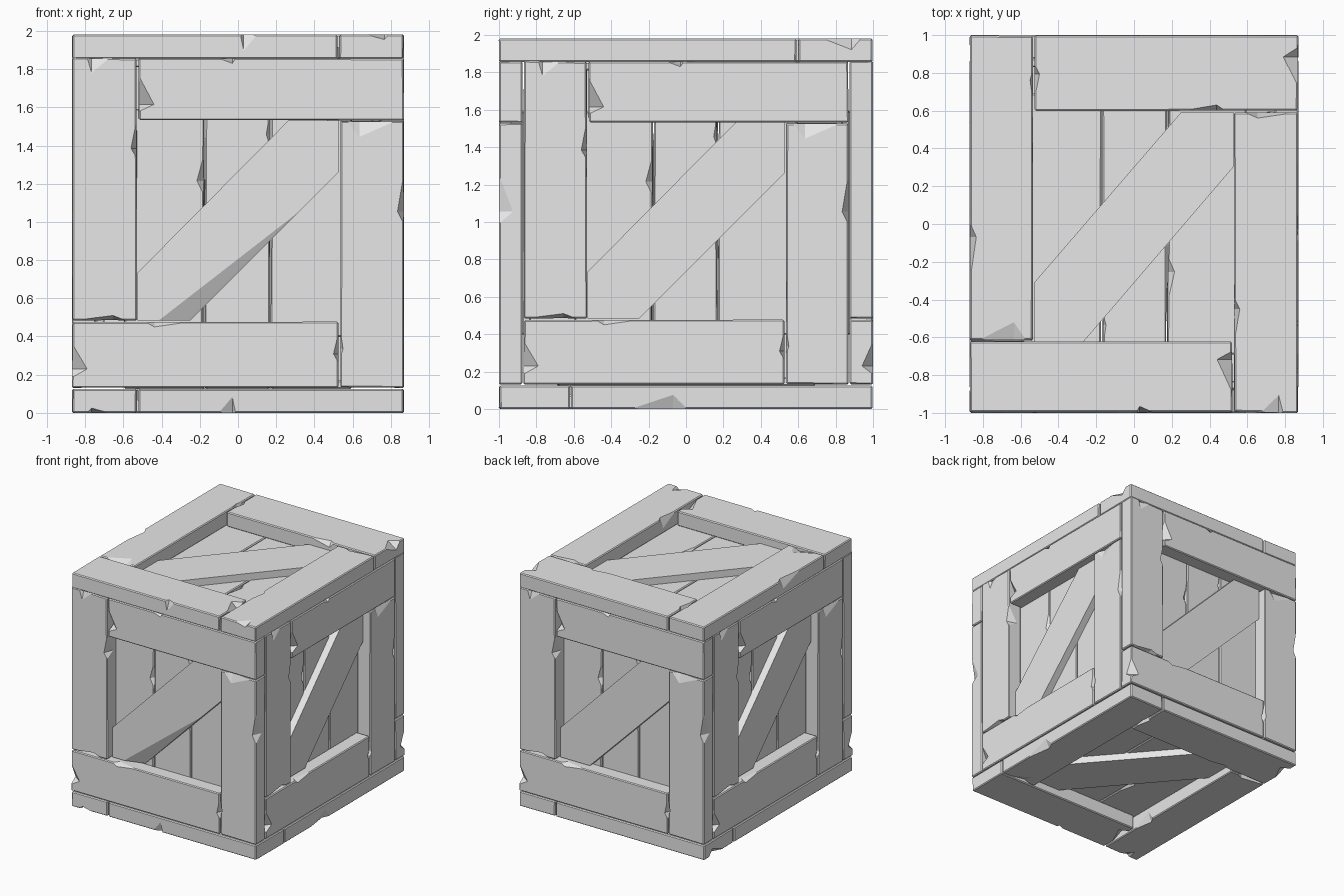
import bpy, bmesh, random
from math import radians
from mathutils import Vector, Matrix

if "Cube" in bpy.data.objects:
    bpy.data.objects.remove(bpy.data.objects["Cube"])

random.seed(4)
wood = bpy.data.materials.new("pale grey wood")
wood.diffuse_color = (0.8, 0.8, 0.8, 1)
wood.use_nodes = True
wood.node_tree.nodes["Principled BSDF"].inputs["Base Color"].default_value = wood.diffuse_color
T = 0.125                                   # frame thickness


def prism(bm, pts, w0, w1, bevel=0.008, jitter=0.003):
    """Extrude an outline from depth w0 to w1, slightly uneven and bevelled."""
    def wob():
        return random.uniform(-jitter, jitter)
    low = [bm.verts.new((u + wob(), v + wob(), w0)) for u, v in pts]
    top = [bm.verts.new((p.co.x + wob(), p.co.y + wob(), w1)) for p in low]
    n = len(pts)
    bm.faces.new(low[::-1])
    bm.faces.new(top)
    for i in range(n):
        j = (i + 1) % n
        bm.faces.new((low[i], low[j], top[j], top[i]))
    if bevel:
        bmesh.ops.bevel(bm, geom=bm.edges[:], offset=bevel, segments=1,
                        affect='EDGES', profile=0.5)
    bmesh.ops.recalc_face_normals(bm, faces=bm.faces[:])


def to_mesh(bm, name):
    me = bpy.data.meshes.new(name)
    bm.to_mesh(me)
    bm.free()
    return me


def chip(bm, u, v, axis, length, reach, depth, skew):
    """Skewed octahedral notch centred on an edge running along the axis."""
    a, b = (Vector((1, 0, 0)), Vector((0, 1, 0)))
    if axis == 'v':
        a, b = b, a
    c, w = Vector((u, v, 0)), Vector((0, 0, 1))
    s = a * skew * length
    ring = [c + a * length, c + b * reach + s, c - a * length, c - b * reach + s]
    ring = [bm.verts.new(p) for p in ring]
    for tip in (c + w * 0.05, c - w * depth + s):
        t = bm.verts.new(tip)
        for i in range(4):
            bm.faces.new((ring[i], ring[(i + 1) % 4], t))
    bmesh.ops.recalc_face_normals(bm, faces=bm.faces[:])


def chipped(me, chips, w):
    """Cut the notches out of a board mesh whose face lies at depth w."""
    if not chips:
        return me
    bm = bmesh.new()
    for c in chips:
        chip(bm, *c)
    bmesh.ops.translate(bm, verts=bm.verts[:], vec=(0, 0, w))
    cut = bpy.data.objects.new("chip_cutter", to_mesh(bm, "chip_cutter"))
    ob = bpy.data.objects.new("board_blank", me)
    cut.hide_render = True
    for o in (cut, ob):
        bpy.context.collection.objects.link(o)
    mod = ob.modifiers.new("chips", 'BOOLEAN')
    mod.operation, mod.solver, mod.object = 'DIFFERENCE', 'EXACT', cut
    dg = bpy.context.evaluated_depsgraph_get()
    dg.update()
    res = bpy.data.meshes.new_from_object(ob.evaluated_get(dg))
    for o in (cut, ob):
        bpy.data.objects.remove(o)
    return res


def rect(u0, u1, v0, v1, g=0.003):
    return [(u0 + g, v0 + g), (u1 - g, v0 + g), (u1 - g, v1 - g), (u0 + g, v1 - g)]


# One panel: outline, inner depth, outer depth, chips (u, v, axis, length, reach, depth, skew)
parts = {
    "left_board": (rect(-.87, -.525, -.51, .865), -T, 0, [
        (-.525, .45, 'v', .12, .035, .10, -.5), (-.73, .865, 'u', .06, .08, .025, -.6),
        (-.72, -.51, 'u', .13, .025, .09, .5)]),
    "top_board": (rect(-.525, .87, .535, .865), -T, 0, [
        (-.525, .68, 'v', .10, .085, .08, -.6), (-.06, .865, 'u', .05, .03, .09, .6)]),
    "right_board": (rect(.53, .87, -.865, .535), -T, 0, [
        (.70, .535, 'u', .13, .085, .03, -.5), (.87, .13, 'v', .14, .035, .08, -.5),
        (.53, -.62, 'v', .10, .02, .08, -.4)]),
    "bottom_board": (rect(-.87, .53, -.865, -.515), -T, 0, [
        (-.36, -.515, 'u', .13, .03, .05, -.6), (-.87, -.72, 'v', .09, .08, .06, -.5),
        (.53, -.65, 'v', .09, .03, .08, -.4)]),
    "left_plank": (rect(-.6, -.175, -.6, .6, .005), -.17, -T, [
        (-.18, .25, 'v', .10, .035, .04, -.3)]),
    "middle_plank": (rect(-.175, .17, -.6, .6, .005), -.17, -T, [
        (.168, .49, 'v', .09, .02, .04, -.3)]),
    "right_plank": (rect(.17, .6, -.6, .6, .005), -.17, -T, []),
    "diagonal_brace": ([(-.527, -.262), (-.527, -.512), (-.25, -.512), (.53, .27),
                        (.53, .537), (.265, .537)], -.13, -.065, []),
}
meshes = {}
for name, (outline, w0, w1, chips) in parts.items():
    bm = bmesh.new()
    brace = name == "diagonal_brace"
    prism(bm, outline, w0, w1, 0.0 if brace else 0.007, 0 if brace else 0.003)
    meshes[name] = chipped(to_mesh(bm, name), chips, w1)

# Split lower edge on the front brace only
bm = bmesh.new()
bm.from_mesh(meshes["diagonal_brace"])
p, q, r = Vector((-.42, -.515, -.065)), Vector((.27, .02, -.065)), Vector((-.25, -.512, -.115))
nrm = (q - p).cross(r - p).normalized()
if nrm.dot(Vector((0, -.5, -.065)) - p) < 0:
    nrm = -nrm
cut = bmesh.ops.bisect_plane(bm, geom=bm.verts[:] + bm.edges[:] + bm.faces[:],
                             plane_co=p, plane_no=nrm, clear_outer=True)
bmesh.ops.holes_fill(bm, edges=[e for e in bm.edges if e.is_boundary], sides=0)
bmesh.ops.recalc_face_normals(bm, faces=bm.faces[:])
split_brace = to_mesh(bm, "split_brace")

for me in list(meshes.values()) + [split_brace]:
    me.materials.clear()
    me.materials.append(wood)
    for f in me.polygons:
        f.material_index = 0
        f.use_smooth = False

# Place the panel on all six sides
up = Matrix.Rotation(radians(90), 4, 'X')


def side(angle, dist):
    return (Matrix.Translation((0, 0, .995)) @ Matrix.Rotation(radians(angle), 4, 'Z')
            @ Matrix.Translation((0, -dist, 0)) @ up)


lid = Matrix.Rotation(radians(180), 4, 'Z') @ Matrix.Diagonal((1, 1 / .865, 1, 1))
places = {
    "front": side(0, 1), "right": side(90, .87), "back": side(180, 1), "left": side(270, .87),
    "lid": Matrix.Translation((0, 0, 1.98)) @ lid,
    "base": Matrix.Rotation(radians(180), 4, 'Y') @ lid,
}
for place, mat in places.items():
    for name, me in meshes.items():
        if place == "front" and name == "diagonal_brace":
            me = split_brace
        ob = bpy.data.objects.new(f"{place}_{name}", me)
        ob.matrix_world = mat
        bpy.context.collection.objects.link(ob)
